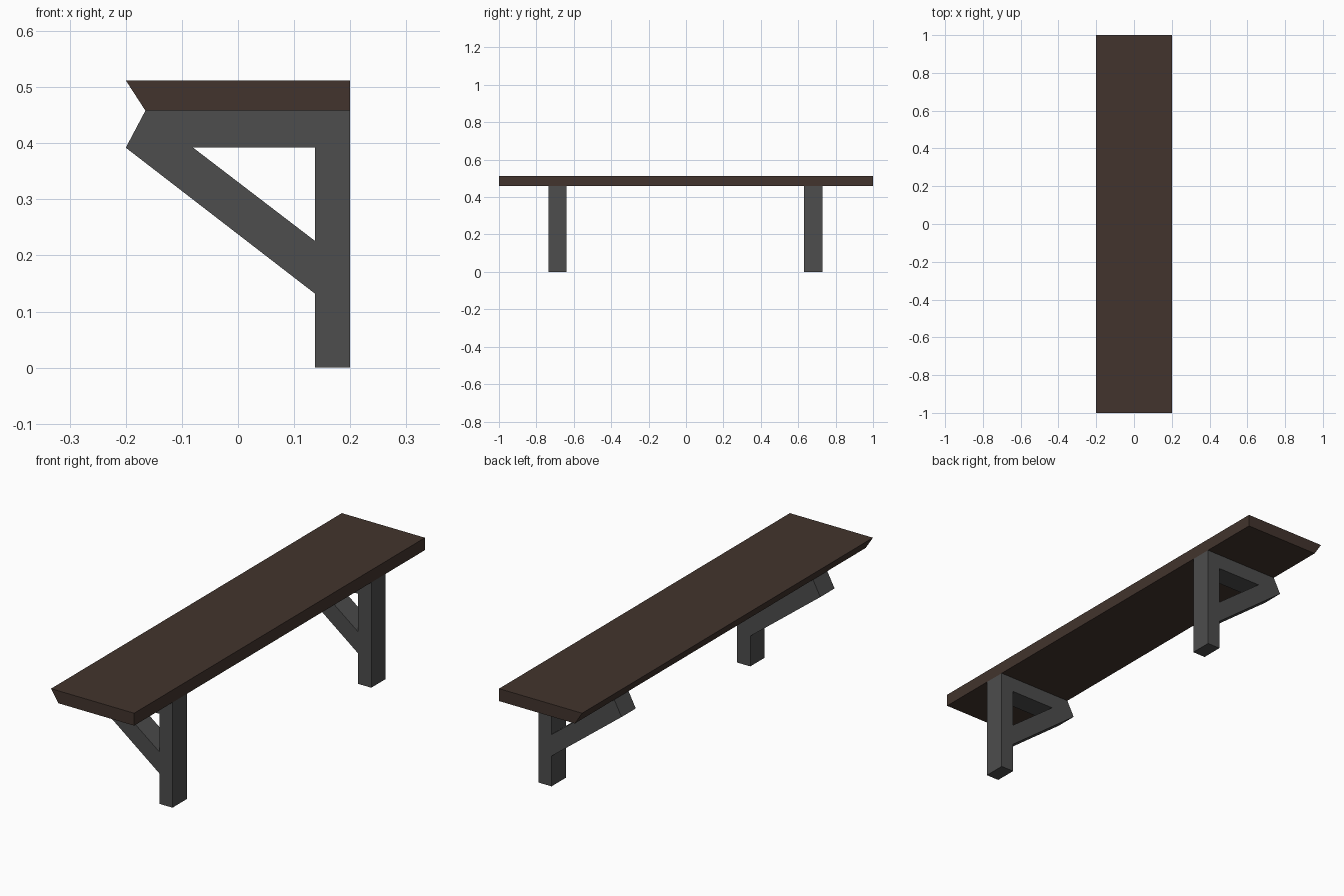
import bpy, bmesh

if "Cube" in bpy.data.objects:
    bpy.data.objects.remove(bpy.data.objects["Cube"])


def material(name, rgb):
    m = bpy.data.materials.new(name)
    m.diffuse_color = (*rgb, 1.0)
    m.use_nodes = True
    m.node_tree.nodes["Principled BSDF"].inputs["Base Color"].default_value = m.diffuse_color
    return m


def extruded(name, points, faces, y0, y1, mat):
    """Flat profile in the x-z plane, extruded from y0 to y1."""
    bm = bmesh.new()
    verts = [bm.verts.new((x, y0, z)) for x, z in points]
    flat = [bm.faces.new([verts[i] for i in f]) for f in faces]
    bm.normal_update()
    grown = bmesh.ops.extrude_face_region(bm, geom=flat, use_keep_orig=True)
    top = [g for g in grown["geom"] if isinstance(g, bmesh.types.BMVert)]
    bmesh.ops.translate(bm, verts=top, vec=(0, y1 - y0, 0))
    bmesh.ops.recalc_face_normals(bm, faces=bm.faces[:])
    mesh = bpy.data.meshes.new(name)
    bm.to_mesh(mesh)
    bm.free()
    mesh.materials.append(mat)
    obj = bpy.data.objects.new(name, mesh)
    bpy.context.collection.objects.link(obj)
    return obj


wood = material("dark brown wood", (0.0545, 0.0343, 0.0262))
metal = material("dark grey metal", (0.0742, 0.0742, 0.0742))

# Seat plank with a bevelled long edge
extruded("seat", [(-0.2, 0.512), (-0.165, 0.458), (0.2, 0.458), (0.2, 0.512)],
         [(0, 1, 2, 3)], -1.0, 1.0, wood)

# Bracket legs: arm, post and diagonal brace around a triangular opening
bracket = [(-0.165, 0.458), (-0.2, 0.392), (0.137, 0.132), (0.137, 0.0),
           (0.2, 0.0), (0.2, 0.458),
           (-0.08, 0.392), (0.137, 0.392), (0.137, 0.226)]
parts = [(0, 1, 6, 7, 5),       # arm
         (5, 7, 8, 2, 3, 4),    # post
         (1, 2, 8, 6)]          # brace
for name, y in (("front_bracket_leg", -0.687), ("back_bracket_leg", 0.68)):
    extruded(name, bracket, parts, y - 0.049, y + 0.049, metal)
